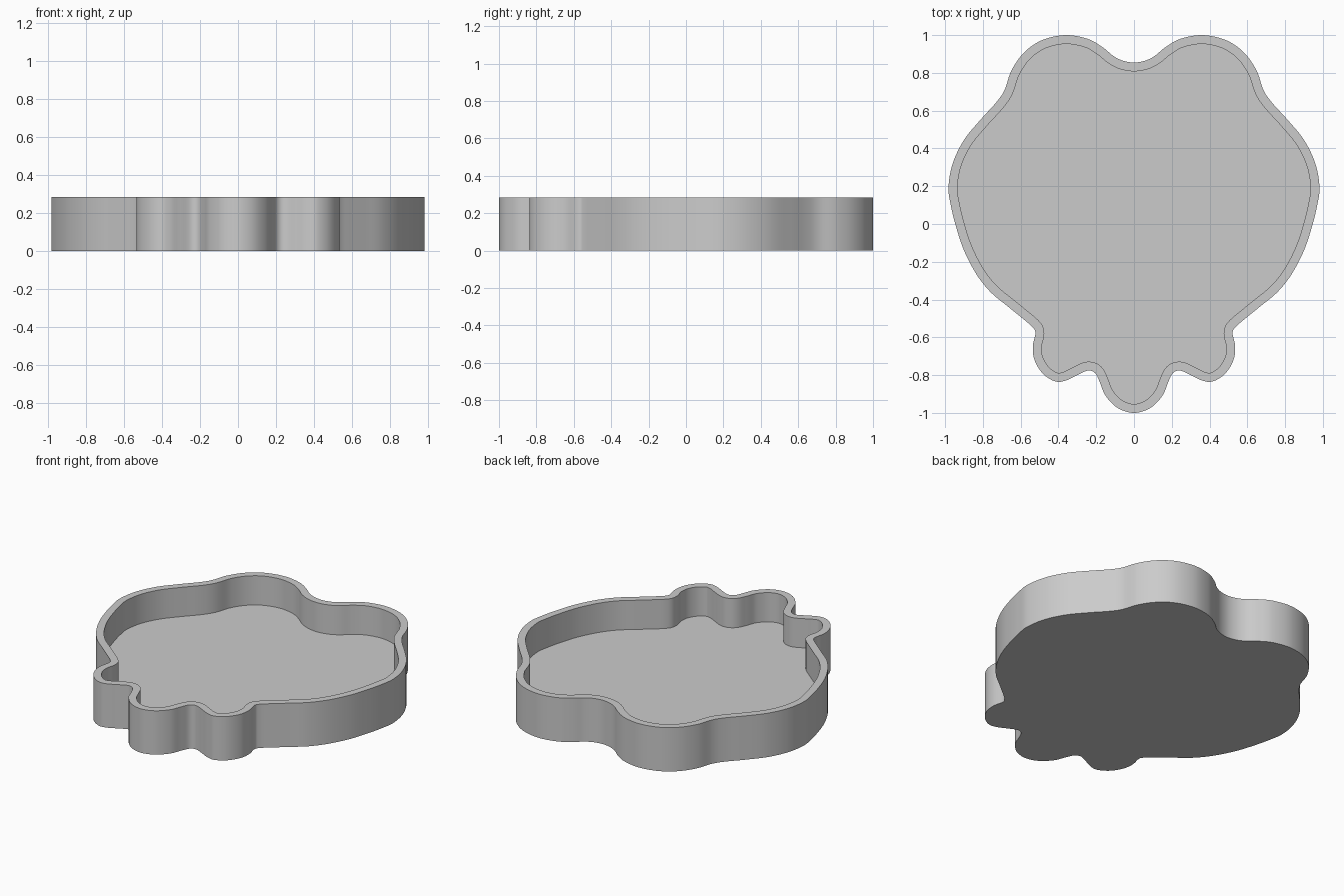
import bpy, bmesh
from mathutils import Vector

if "Cube" in bpy.data.objects:
    bpy.data.objects.remove(bpy.data.objects["Cube"])

HEIGHT, FLOOR, WALL, STEPS = 0.285, 0.095, 0.047, 6

# Right half of the outline, from bottom centre to top centre
half = [(0, -1.0), (0.085, -0.975), (0.15, -0.91), (0.18, -0.84), (0.205, -0.79),
        (0.245, -0.776), (0.305, -0.802), (0.36, -0.828), (0.415, -0.834), (0.48, -0.795),
        (0.525, -0.725), (0.536, -0.65), (0.522, -0.578), (0.538, -0.545), (0.59, -0.5),
        (0.67, -0.435), (0.76, -0.36), (0.835, -0.265), (0.90, -0.14), (0.942, -0.015),
        (0.97, 0.10), (0.982, 0.195), (0.96, 0.32), (0.90, 0.445), (0.81, 0.555),
        (0.73, 0.643), (0.685, 0.71), (0.65, 0.81), (0.585, 0.905), (0.49, 0.972),
        (0.365, 1.0), (0.245, 0.98), (0.165, 0.935), (0.11, 0.89), (0.06, 0.865), (0, 0.855)]
ctrl = [Vector(p) for p in half] + [Vector((-x, y)) for x, y in reversed(half[1:-1])]


def smooth_loop(pts):
    """Closed Catmull-Rom curve through the points."""
    out, n = [], len(pts)
    for i in range(n):
        a, b, c, d = (pts[(i + k) % n] for k in (-1, 0, 1, 2))
        for s in range(STEPS):
            t = s / STEPS
            out.append(0.5 * (2 * b + (c - a) * t + (2 * a - 5 * b + 4 * c - d) * t * t
                              + (3 * b - a - 3 * c + d) * t ** 3))
    return out


def inset(pts, dist):
    """Counter-clockwise loop moved inward by dist."""
    out, n = [], len(pts)
    for i, p in enumerate(pts):
        t = (pts[(i + 1) % n] - pts[i - 1]).normalized()
        out.append(p + Vector((-t.y, t.x)) * dist)
    return out


outer = smooth_loop(ctrl)
inner = inset(outer, WALL)

# Tray: outer wall, flat rim, inner wall, floor and underside
bm = bmesh.new()
rings = [[bm.verts.new((p.x, p.y, z)) for p in loop]
         for loop, z in ((outer, 0), (outer, HEIGHT), (inner, HEIGHT), (inner, FLOOR))]
n = len(outer)
for lo, hi in zip(rings, rings[1:]):
    for i in range(n):
        j = (i + 1) % n
        bm.faces.new((lo[i], lo[j], hi[j], hi[i]))
caps = [bm.faces.new(list(reversed(rings[0]))), bm.faces.new(rings[3])]
bmesh.ops.triangulate(bm, faces=caps)
mesh = bpy.data.meshes.new("tray")
bm.to_mesh(mesh)
bm.free()

grey = bpy.data.materials.new("light grey")
grey.diffuse_color = (0.6, 0.6, 0.6, 1)
grey.use_nodes = True
grey.node_tree.nodes["Principled BSDF"].inputs["Base Color"].default_value = grey.diffuse_color
mesh.materials.append(grey)

tray = bpy.data.objects.new("tray", mesh)
bpy.context.collection.objects.link(tray)
bpy.context.view_layer.objects.active = tray
tray.select_set(True)
bpy.ops.object.shade_smooth_by_angle()
